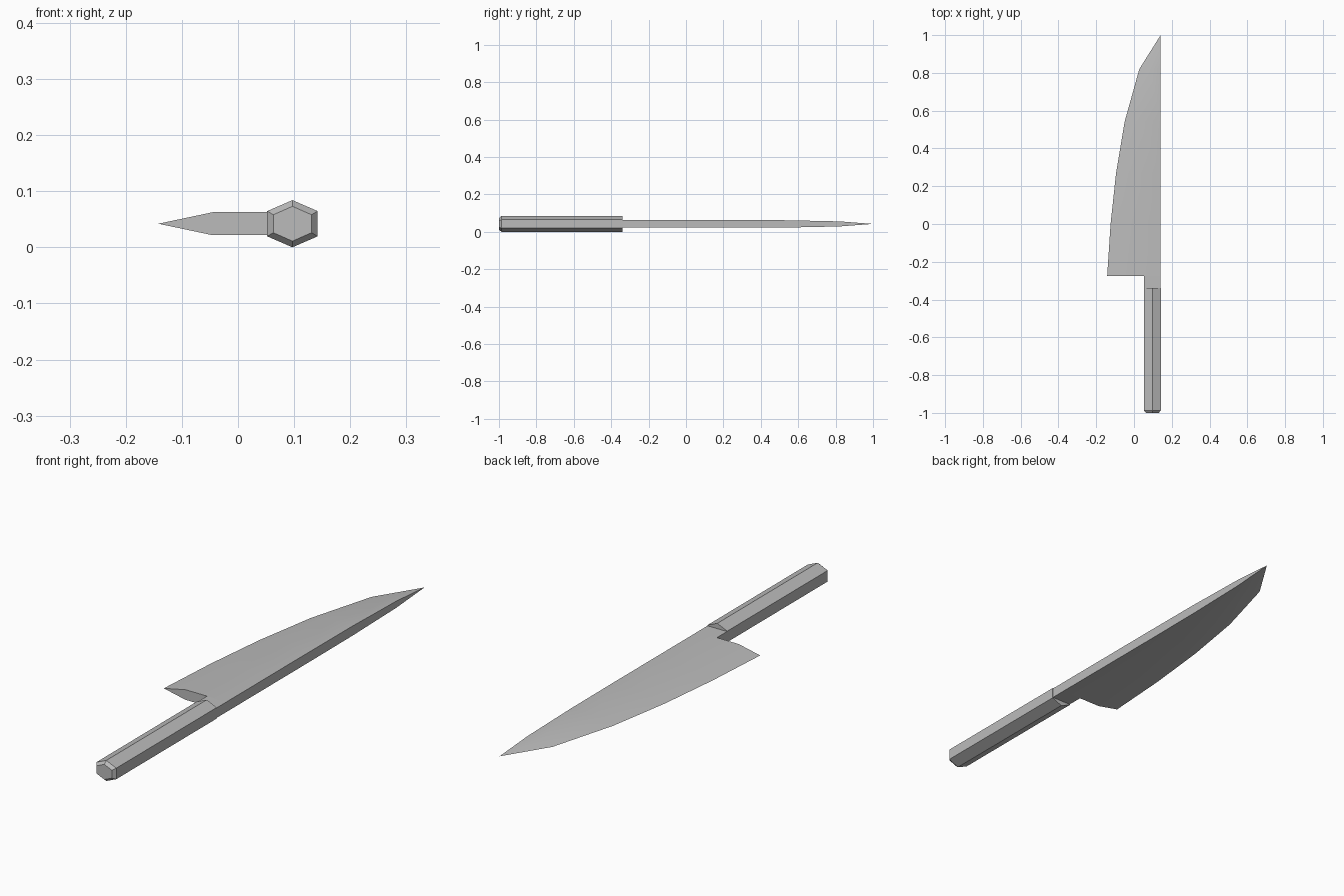
import bpy, bmesh, math

cube = bpy.data.objects.get("Cube")
if cube:
    bpy.data.objects.remove(cube, do_unlink=True)

MID_Z = 0.042      # centre plane of the knife
SPINE_X = 0.141    # straight back of the blade

steel = bpy.data.materials.new("brushed_steel")
steel.use_nodes = True
colour = (0.5, 0.5, 0.5, 1)
steel.diffuse_color = colour
steel.node_tree.nodes["Principled BSDF"].inputs["Base Color"].default_value = colour


def loft(name, sections, tip=None):
    """Skin matching cross-sections; close with end caps or a single tip."""
    bm = bmesh.new()
    rings = [[bm.verts.new(p) for p in s] for s in sections]
    n = len(rings[0])
    for a, b in zip(rings, rings[1:]):
        for i in range(n):
            j = (i + 1) % n
            bm.faces.new((a[i], a[j], b[j], b[i]))
    bm.faces.new(rings[0])
    last = rings[-1]
    if tip:
        t = bm.verts.new(tip)
        for i in range(n):
            bm.faces.new((last[i], last[(i + 1) % n], t))
    else:
        bm.faces.new(last)
    bmesh.ops.recalc_face_normals(bm, faces=bm.faces[:])
    mesh = bpy.data.meshes.new(name)
    bm.to_mesh(mesh)
    bm.free()
    mesh.materials.append(steel)
    obj = bpy.data.objects.new(name, mesh)
    bpy.context.collection.objects.link(obj)
    bpy.ops.object.select_all(action="DESELECT")
    obj.select_set(True)
    bpy.context.view_layer.objects.active = obj
    bpy.ops.object.shade_smooth_by_angle(angle=math.radians(25))
    return obj


def blade_section(y, edge, bevel, half):
    return [(SPINE_X, y, MID_Z + half), (bevel, y, MID_Z + half),
            (edge, y, MID_Z), (bevel, y, MID_Z - half),
            (SPINE_X, y, MID_Z - half)]


def hex_section(y, half_x, half_z, side_z, cx=0.097):
    return [(cx + x, y, MID_Z + z) for x, z in (
        (0, half_z), (half_x, side_z), (half_x, -side_z),
        (0, -half_z), (-half_x, -side_z), (-half_x, side_z))]


# Blade: y, cutting edge, start of the ground bevel, half thickness
stations = [(-0.275, -0.142, -0.045, 0.0205),
            (0.0, -0.124, -0.03, 0.0205),
            (0.27, -0.095, -0.005, 0.0205),
            (0.54, -0.05, 0.03, 0.0195),
            (0.82, 0.028, 0.085, 0.0135)]
loft("blade", [blade_section(*s) for s in stations], tip=(SPINE_X, 1.0, MID_Z))

# Neck joining the blade to the handle
loft("blade_neck", [[(x, y, MID_Z + z) for x, z in (
    (0.053, -0.0205), (SPINE_X, -0.0205), (SPINE_X, 0.0205), (0.053, 0.0205))]
    for y in (-0.36, -0.275)])

# Six-sided handle with a chamfered butt
loft("handle", [hex_section(-1.0, 0.034, 0.031, 0.016),
                hex_section(-0.987, 0.045, 0.042, 0.0225),
                hex_section(-0.34, 0.045, 0.042, 0.0225)])
